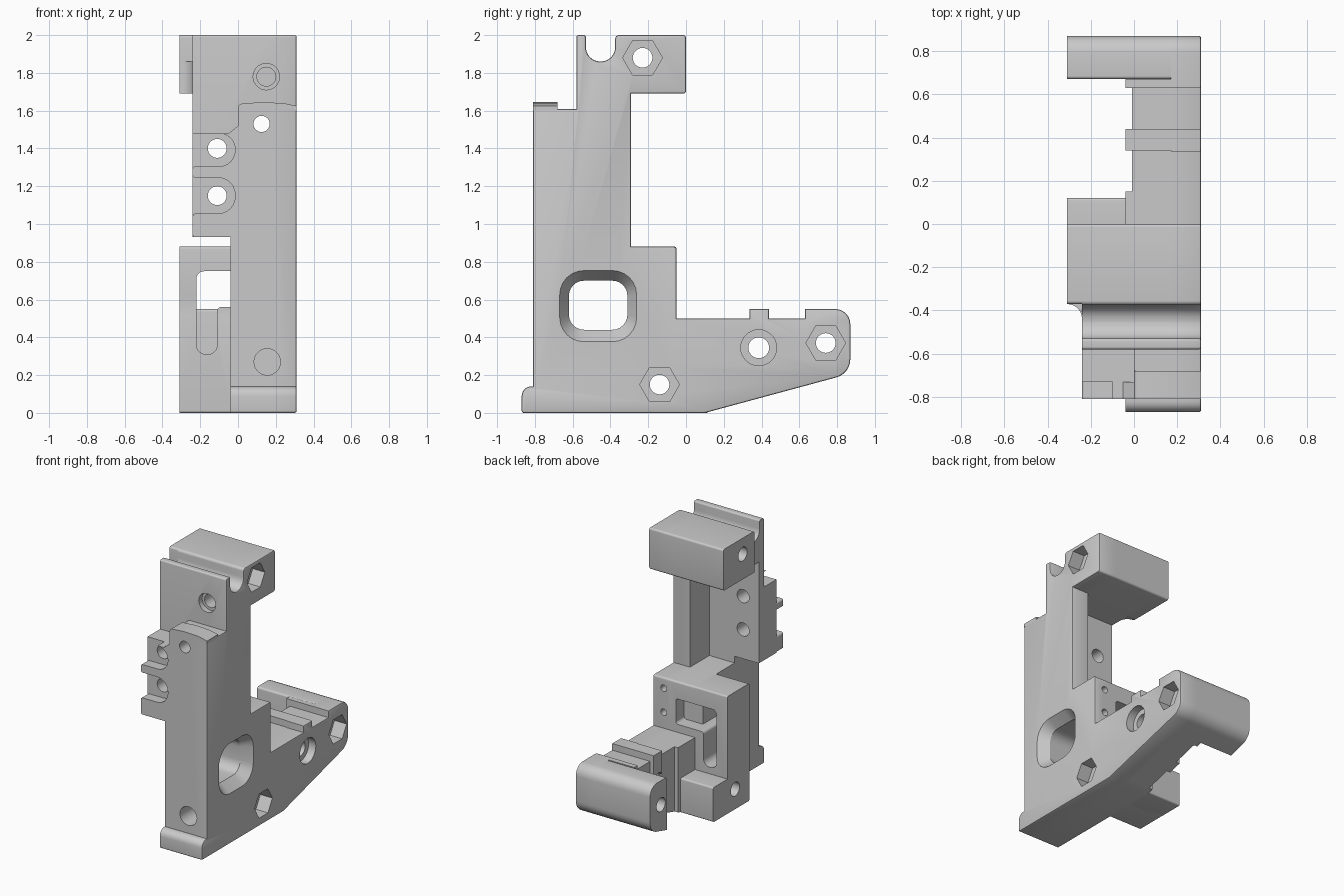
import bpy, bmesh, math
from mathutils import Vector, Matrix

if "Cube" in bpy.data.objects:
    bpy.data.objects.remove(bpy.data.objects["Cube"])

grey = bpy.data.materials.new("plain grey")
grey.use_nodes = True
grey.diffuse_color = (.59, .59, .59, 1)
grey.node_tree.nodes["Principled BSDF"].inputs["Base Color"].default_value = grey.diffuse_color

parts, cutters = [], []
LEFT, PLATE, SIDE = -.31, .17, .31      # main levels across the width
CORE, ARM, WIDE = -.04, -.01, -.24


def rounded(points, steps=6):
    """Outline whose corners may carry a radius as third value."""
    outline = []
    for i, corner in enumerate(points):
        here = Vector(corner[:2])
        if len(corner) == 2:
            outline.append(here)
            continue
        radius = corner[2]
        before = (Vector(points[i - 1][:2]) - here).normalized()
        after = (Vector(points[(i + 1) % len(points)][:2]) - here).normalized()
        half = before.angle(after) / 2
        centre = here + (before + after).normalized() * radius / math.sin(half)
        start = here + before * radius / math.tan(half) - centre
        end = here + after * radius / math.tan(half) - centre
        turn = math.atan2(start.x * end.y - start.y * end.x, start.dot(end))
        outline += [centre + Matrix.Rotation(turn * k / steps, 2) @ start
                    for k in range(steps + 1)]
    return outline


def prism(name, points, low, high, axis="x", far_points=None, rim=0, cutter=False):
    """Extrude an outline along an axis, optionally lofting to another outline."""
    def place(p, depth):
        return {"x": (depth, p.x, p.y), "y": (p.x, depth, p.y), "z": (p.x, p.y, depth)}[axis]
    bm = bmesh.new()
    near = [bm.verts.new(place(p, low)) for p in rounded(points)]
    far = [bm.verts.new(place(p, high)) for p in rounded(far_points or points)]
    bm.faces.new(near)
    cap = bm.faces.new(far)
    for i in range(len(near)):
        bm.faces.new((near[i - 1], near[i], far[i], far[i - 1]))
    bmesh.ops.recalc_face_normals(bm, faces=bm.faces)
    if rim:
        bmesh.ops.bevel(bm, geom=list(cap.edges), offset=rim, segments=2,
                        profile=.5, affect="EDGES", clamp_overlap=True)
    mesh = bpy.data.meshes.new(name)
    bm.to_mesh(mesh)
    bm.free()
    mesh.materials.append(grey)
    obj = bpy.data.objects.new(name, mesh)
    bpy.context.scene.collection.objects.link(obj)
    obj.hide_render = cutter
    (cutters if cutter else parts).append(obj)


def box(a, b, c, d, r=None):
    corners = [(a, c), (b, c), (b, d), (a, d)]
    return [p + (r,) for p in corners] if r else corners


def bore(name, a, b, radius, low, high, axis="x", sides=28):
    ring = [(a + radius * math.cos(math.tau * k / sides),
             b + radius * math.sin(math.tau * k / sides)) for k in range(sides)]
    prism(name, ring, low, high, axis, cutter=True)


def under(y):
    """Height of the sloping underside."""
    return max(0, (y - .1) * .27)


# Shared outlines, seen from the side
hook = [(-.29, 1.69), (0, 1.69, .015), (0, 2, .015), (-.375, 2, .02),
        (-.375, 1.86, .076), (-.53, 1.86, .076), (-.53, 2, .012), (-.58, 2, .012)]
toe = [(.87, under(.87), .1), (.87, .55, .08)]
foot = [(-.81, .14), (-.87, .14, .05), (-.87, 0, .012)]

# Full side plate
prism("side_plate", foot + [(.1, 0)] + toe + [
    (.63, .55), (.63, .5), (.44, .5), (.44, .55), (.335, .55), (.335, .5),
    (-.05, .5), (-.05, .88, .015), (-.29, .88)] + hook + [(-.58, 1.61), (-.81, 1.61)],
    PLATE, SIDE, rim=.01)

# Upper head and hook
prism("head_block", [(-.58, 1.4), (-.52, 1.4), (-.52, 1.69)] + hook[1:], WIDE, PLATE)
prism("hook_end", box(-.37, 0, 1.69, 2, .015), LEFT, WIDE)
prism("hook_fillet", [(WIDE, -.36), (LEFT, -.36), (LEFT, -.37), (WIDE, -.37, .069),
                      (WIDE, -.45), (WIDE + .02, -.45), (WIDE + .02, -.36)], 1.69, 1.86, "z")

# Column front with its cap
prism("column_front", box(-.81, -.52, .9, 1.61), 0, PLATE)
prism("column_cap", [(0, 1.6), (SIDE, 1.6), (SIDE, 1.625), (.24, 1.64),
                     (.12, 1.645), (0, 1.635, .02)], -.81, -.68, "y")

# Mounting plate with raised ribs around two rounded pockets
prism("mounting_plate", box(-.73, -.52, .93, 1.48), WIDE, 0)
prism("mounting_ribs", [
    (0, .9), (CORE, .9), (CORE, .93), (WIDE, .93, .015), (WIDE, 1.055, .015),
    (-.015, 1.055, .09), (-.015, 1.245, .09), (WIDE, 1.245, .015),
    (WIDE, 1.305, .015), (-.015, 1.305, .085), (-.015, 1.48, .085),
    (-.05, 1.48), (0, 1.52)], -.81, -.73, "y")

# Lower body with the foot lip
prism("lower_body", foot + [(.1, 0), (.15, under(.15)), (.15, .5), (-.05, .5),
                            (-.05, .88, .015), (-.52, .88), (-.52, .93), (-.81, .93)],
      CORE, PLATE)
prism("rear_block", box(-.31, -.05, 0, .88, .012), LEFT, CORE)
prism("lower_boss", box(-.1, .12, 0, .26, .012), LEFT, CORE)

# Arm, rib and toe
prism("arm", [(.15, under(.15)), (.63, under(.63)), (.63, .5), (.15, .5)], ARM, PLATE)
prism("arm_rib", [(.34, under(.34)), (.44, under(.44)), (.44, .55), (.34, .55)], CORE, PLATE)
prism("toe_step", [(.63, under(.63)), (.67, under(.67)), (.67, .55), (.63, .55)], CORE, PLATE)
prism("toe_bar", [(.67, under(.67))] + toe + [(.67, .55, .015)], LEFT, PLATE)

# Cutters: hexagon seats and cross bores
for y, z in ((-.23, 1.88), (-.14, .15), (.74, .37)):
    bore("hex_seat", y, z, .105, .21, .4, sides=6)
    bore("cross_bore", y, z, .052, -.5, .5)
bore("round_seat", .385, .345, .095, .25, .4)
bore("round_bore", .385, .345, .055, -.5, .5)

# Cutters: flared window through the side
prism("side_window", box(-.62, -.31, .44, .7, .08), -.5, .5, cutter=True)
prism("window_flare", box(-.62, -.31, .44, .7, .08), .235, SIDE + .002, cutter=True,
      far_points=box(-.67, -.26, .375, .755, .13))

# Cutters: holes from the front
for z in (1.15, 1.4):
    bore("mount_hole", -.11, z, .05, -1, -.4, "y")
bore("head_seat", .15, 1.78, .07, -1, -.54, "y")
bore("head_hole", .15, 1.78, .05, -1, -.4, "y")
bore("column_hole", .125, 1.53, .043, -1, -.2, "y")
bore("foot_hole", .155, .27, .07, -1, -.65, "y")

# Cutters: slotted opening, rear pocket and pin holes
prism("rear_slot", [(-.22, .31, .05), (-.11, .31, .05), (-.11, .56, .02),
                    (-.035, .56), (-.035, .75), (-.22, .75, .04)],
      -.4, .02, "y", cutter=True)
prism("rear_pocket", box(-.21, .12, .56, .75, .02), -.15, .03, "y", cutter=True)
for z in (.62, .8):
    bore("pin_hole", .22, z, .025, -.15, .03, "y", sides=16)


def bounds(obj):
    return [(min(v.co[k] for v in obj.data.vertices),
             max(v.co[k] for v in obj.data.vertices)) for k in range(3)]


# Cut each part only with the cutters that reach it
for part in parts:
    extent = bounds(part)
    for tool in cutters:
        if all(p[0] < t[1] and t[0] < p[1] for p, t in zip(extent, bounds(tool))):
            mod = part.modifiers.new(tool.name, "BOOLEAN")
            mod.operation, mod.solver, mod.object = "DIFFERENCE", "EXACT", tool
    bpy.context.view_layer.update()
    graph = bpy.context.evaluated_depsgraph_get()
    solid = bpy.data.meshes.new_from_object(part.evaluated_get(graph))
    part.modifiers.clear()
    part.data = solid

for tool in cutters:
    bpy.data.objects.remove(tool)

bpy.ops.object.select_all(action="DESELECT")
for part in parts:
    part.select_set(True)
bpy.context.view_layer.objects.active = parts[0]
bpy.ops.object.shade_smooth_by_angle(angle=math.radians(30))
